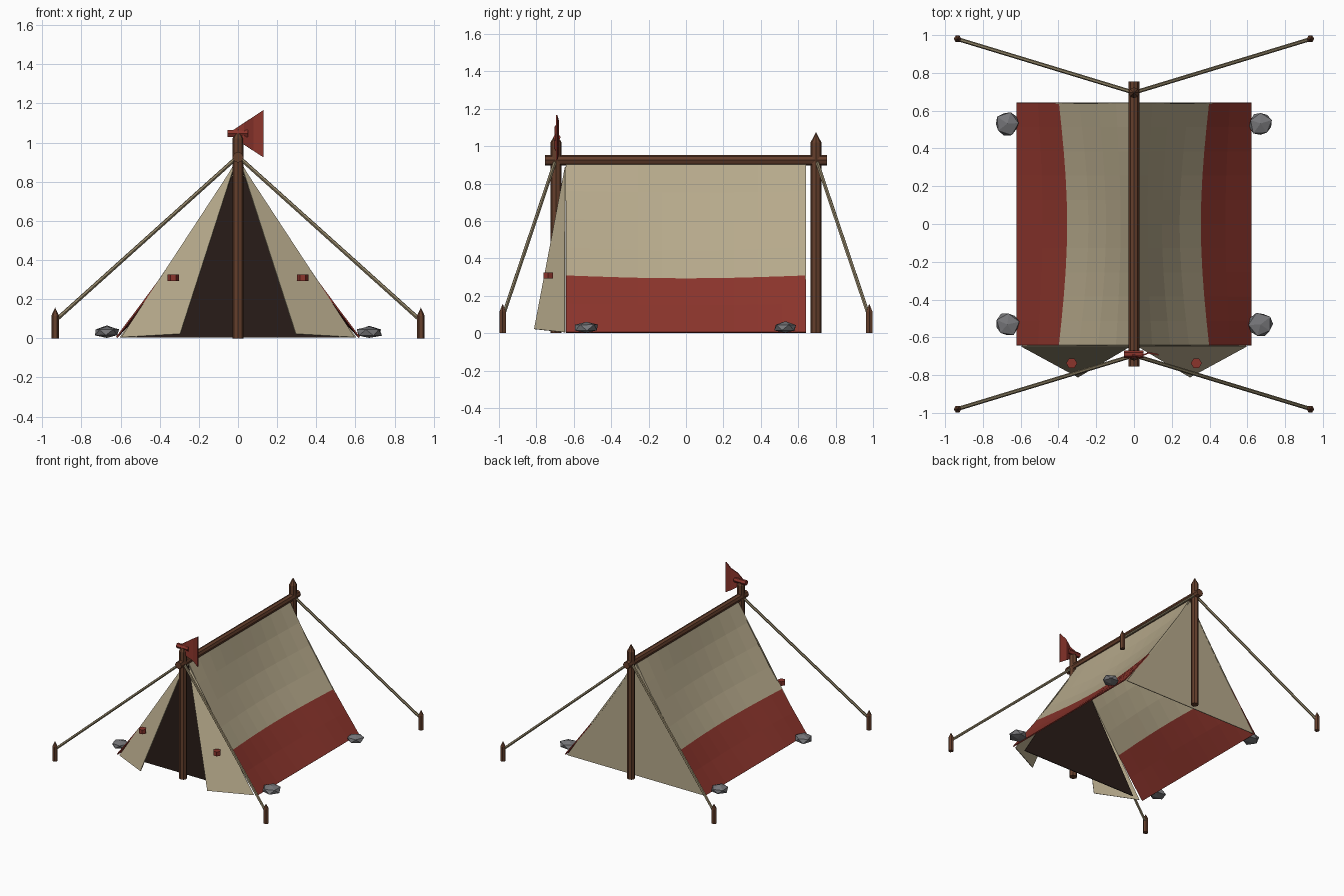
import bpy, bmesh, math, random
from mathutils import Vector

if "Cube" in bpy.data.objects:
    bpy.data.objects.remove(bpy.data.objects["Cube"])

random.seed(4)


def material(name, rgb):
    m = bpy.data.materials.new(name)
    m.diffuse_color = (*rgb, 1)
    m.use_nodes = True
    m.node_tree.nodes["Principled BSDF"].inputs["Base Color"].default_value = m.diffuse_color
    return m


CANVAS = material("canvas", (0.47, 0.40, 0.26))
RED = material("red_cloth", (0.26, 0.035, 0.025))
WOOD = material("wood", (0.13, 0.05, 0.025))
ROPE = material("rope", (0.27, 0.22, 0.13))
DARK = material("dark_interior", (0.022, 0.012, 0.009))
STONE = material("stone", (0.18, 0.18, 0.19))


def finish(name, bm, *mats):
    bmesh.ops.recalc_face_normals(bm, faces=bm.faces)
    me = bpy.data.meshes.new(name)
    bm.to_mesh(me)
    bm.free()
    for m in mats:
        me.materials.append(m)
    ob = bpy.data.objects.new(name, me)
    bpy.context.collection.objects.link(ob)
    return ob


def rod(name, a, b, r, mat, sides=8, tip=0):
    """Round bar from a to b, optionally with a pointed end."""
    a, b = Vector(a), Vector(b)
    q = (b - a).to_track_quat('Z', 'Y')
    length = (b - a).length
    bm = bmesh.new()
    rings = []
    for z in (0, length):
        rings.append([bm.verts.new(a + q @ Vector((r * math.cos(t), r * math.sin(t), z)))
                      for t in (2 * math.pi * i / sides for i in range(sides))])
    bm.faces.new(rings[0])
    for i in range(sides):
        j = (i + 1) % sides
        bm.faces.new((rings[0][i], rings[0][j], rings[1][j], rings[1][i]))
    if tip:
        p = bm.verts.new(b + q @ Vector((0, 0, tip)))
        for i in range(sides):
            bm.faces.new((rings[1][i], rings[1][(i + 1) % sides], p))
    else:
        bm.faces.new(rings[1])
    return finish(name, bm, mat)


def sheet(name, pts, mat, thick=0.006):
    """Flat cloth panel with a little thickness."""
    bm = bmesh.new()
    bm.faces.new([bm.verts.new(p) for p in pts])
    ob = finish(name, bm, mat)
    s = ob.modifiers.new("thickness", 'SOLIDIFY')
    s.thickness, s.offset = thick, 0
    return ob


# Sagging roof sides with a red lower band
def roof(name, side):
    bm = bmesh.new()
    rows, cols = 6, 10
    grid = []
    for i in range(rows + 1):
        t = i / rows
        line = []
        for j in range(cols + 1):
            y = -0.642 + 1.284 * j / cols
            c = math.cos(math.pi * y / 1.284)
            s = math.sin(math.pi * t)
            x = 0.62 * (1 - t) - s * (0.022 + 0.05 * c)
            z = 0.005 + 0.905 * t - s * 0.018 * c
            line.append(bm.verts.new((side * max(x, 0.004), y, z)))
        grid.append(line)
    for i in range(rows):
        for j in range(cols):
            f = bm.faces.new((grid[i][j], grid[i][j + 1], grid[i + 1][j + 1], grid[i + 1][j]))
            f.material_index = 1 if i < 2 else 0
    ob = finish(name, bm, CANVAS, RED)
    m = ob.modifiers.new("thickness", 'SOLIDIFY')
    m.thickness, m.offset = 0.008, 0


roof("roof_left", -1)
roof("roof_right", 1)

# End panels
sheet("back_panel", [(-0.605, 0.638, 0.003), (0.605, 0.638, 0.003), (0, 0.638, 0.9)], CANVAS)
sheet("dark_doorway", [(-0.52, -0.632, 0.003), (0.52, -0.632, 0.003), (0, -0.632, 0.88)], DARK)

# Folded door flaps and toggles
for s, side in ((-1, "left"), (1, "right")):
    sheet("door_flap_" + side, [(s * 0.015, -0.645, 0.89), (s * 0.595, -0.647, 0.005),
                                (s * 0.295, -0.81, 0.022)], CANVAS)
    rod("toggle_" + side, (s * 0.33, -0.737, 0.292), (s * 0.33, -0.737, 0.326), 0.029, RED, 6)

# Ridge pole and two uprights
rod("ridge_pole", (0, -0.755, 0.925), (0, 0.755, 0.925), 0.028, WOOD)
for e, end in ((-1, "front"), (1, "back")):
    rod(end + "_post", (0, e * 0.695, 0), (0, e * 0.695, 1.02), 0.029, WOOD, 8, 0.055)
    for s, side in ((-1, "left"), (1, "right")):
        tag = end + "_" + side
        # Guy ropes and ground stakes
        rod("guy_rope_" + tag, (s * 0.005, e * 0.697, 0.925),
            (s * 0.934, e * 0.979, 0.09), 0.0105, ROPE, 6)
        rod("stake_" + tag, (s * 0.934, e * 0.98, 0), (s * 0.934, e * 0.98, 0.115),
            0.02, WOOD, 6, 0.042)
        # Faceted weight stones
        bm = bmesh.new()
        bmesh.ops.create_icosphere(bm, subdivisions=1, radius=1)
        turn = random.uniform(0, 6.28)
        for v in bm.verts:
            p = v.co * random.uniform(0.92, 1.12)
            x = p.x * math.cos(turn) - p.y * math.sin(turn)
            y = p.x * math.sin(turn) + p.y * math.cos(turn)
            v.co = (s * 0.67 + 0.067 * x, e * 0.532 + 0.067 * y,
                    max(0.002, 0.03 + 0.033 * p.z))
        finish("stone_" + tag, bm, STONE)

# Pennant flaring to the right, with its binding around the post
bm = bmesh.new()
prev = None
for x, y, lo, hi in ((-0.03, -0.69, 1.03, 1.06), (0.03, -0.70, 0.99, 1.10),
                     (0.08, -0.682, 0.957, 1.133), (0.13, -0.692, 0.925, 1.166)):
    cur = [bm.verts.new((x, y, lo)), bm.verts.new((x, y, hi))]
    if prev:
        bm.faces.new((prev[0], cur[0], cur[1], prev[1]))
    prev = cur
flag = finish("pennant", bm, RED)
m = flag.modifiers.new("thickness", 'SOLIDIFY')
m.thickness, m.offset = 0.008, 0
rod("pennant_binding", (-0.053, -0.69, 1.047), (0.05, -0.69, 1.047), 0.02, RED, 6)
